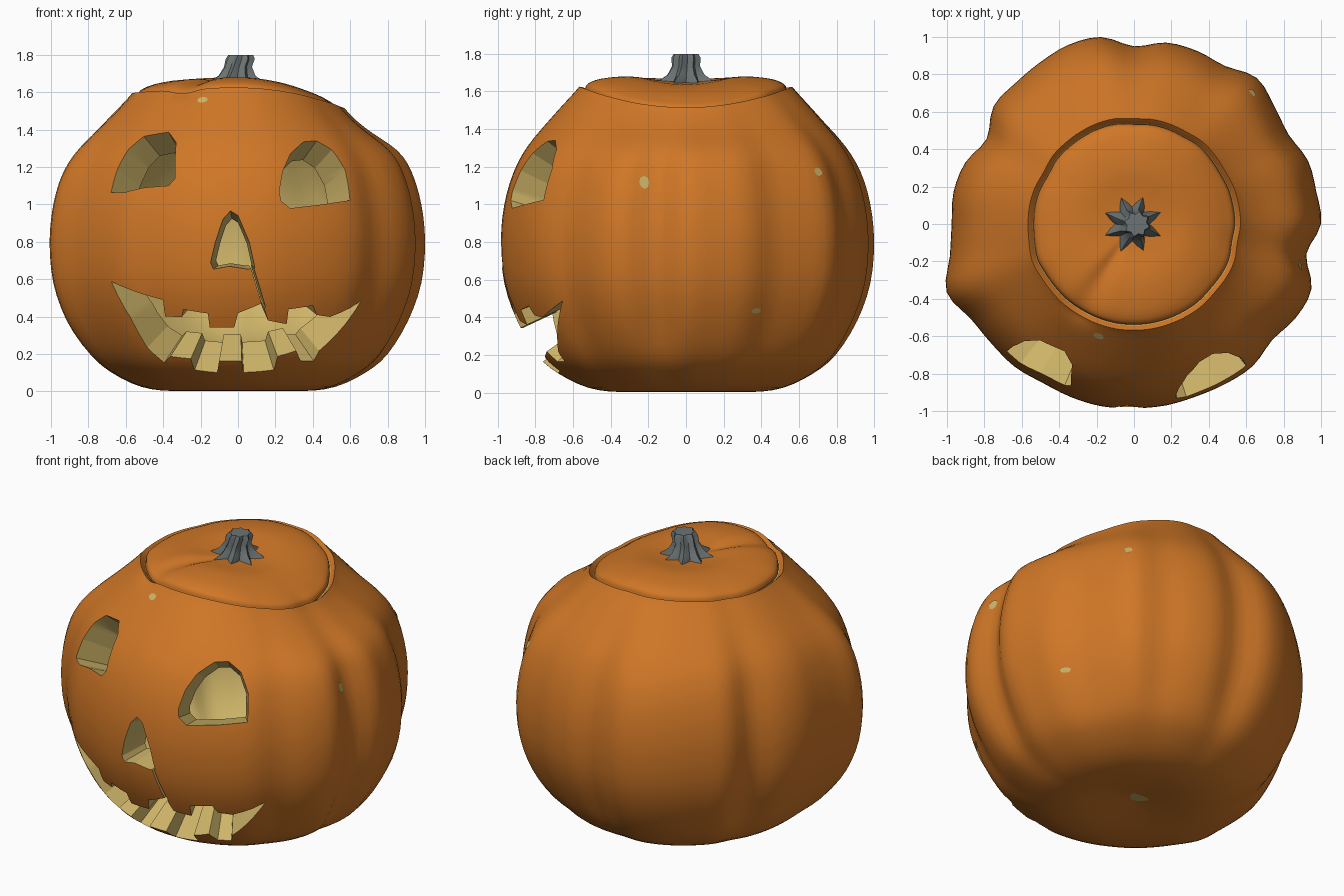
import bpy, bmesh, math
from mathutils import Vector

if "Cube" in bpy.data.objects:
    bpy.data.objects.remove(bpy.data.objects["Cube"])


def material(name, rgb):
    m = bpy.data.materials.new(name)
    m.diffuse_color = (*rgb, 1)
    m.use_nodes = True
    m.node_tree.nodes["Principled BSDF"].inputs["Base Color"].default_value = m.diffuse_color
    return m


ORANGE = material("pumpkin_orange", (0.63, 0.185, 0.02))
CREAM = material("flesh_cream", (0.62, 0.46, 0.14))
GREY = material("stem_grey", (0.15, 0.17, 0.17))

# Rib radius every 10 degrees, counter-clockwise from +x
RIBS = [1.0, .99, .99, .955, .98, 1.02, .975, .985, .985, .95, 1.015, 1.02,
        1.0, .985, .98, .91, .96, .98, .975, 1.0, 1.066, 1.01, .995, .995,
        .98, .985, .99, .985, .985, .98, .985, .99, .965, 1.0, 1.01, .935]
SEGS = 108


def ease(a, b, x):
    t = min(max((x - a) / (b - a), 0), 1)
    return t * t * (3 - 2 * t)


def catmull(p0, p1, p2, p3, t):
    return 0.5 * (2 * p1 + (p2 - p0) * t + (2 * p0 - 5 * p1 + 4 * p2 - p3) * t * t
                  + (3 * p1 - p0 - 3 * p2 + p3) * t ** 3)


def smooth(pts, n=3):
    """Round a profile with extra points."""
    p = [Vector(q) for q in pts]
    p = [2 * p[0] - p[1]] + p + [2 * p[-1] - p[-2]]
    out = [catmull(*p[i:i + 4], k / n) for i in range(len(p) - 3) for k in range(n)]
    return out + [p[-2]]


def warp(r, z, a):
    """Place a profile point at angle a, with ribs and a sagging right shoulder."""
    k = (a / math.tau * 36) % 36
    i = int(k)
    rib = catmull(*[RIBS[(i + d) % 36] for d in (-1, 0, 1, 2)], k - i)
    fade = 0.25 + 0.75 * ease(0.0, 0.4, z) * (1 - ease(1.1, 1.6, z))
    r *= 1 + (rib - 1) * fade
    c = math.cos(a)
    drop = 0.11 * max(c, 0) ** 2 + 0.03 * max(-c, 0) ** 2
    z -= drop * ease(1.2, 1.6, z) * min(1, r / 0.5) ** 1.5
    # fold running from the stem to the front of the lid
    z -= 0.025 * math.exp(-((math.degrees(a) - 239) / 9) ** 2) * ease(1.55, 1.62, z) * ease(0.05, 0.3, r)
    return r * c, r * math.sin(a), z


def add_object(name, bm, mats, angle=40):
    bmesh.ops.recalc_face_normals(bm, faces=bm.faces)
    me = bpy.data.meshes.new(name)
    bm.to_mesh(me)
    bm.free()
    for m in mats:
        me.materials.append(m)
    ob = bpy.data.objects.new(name, me)
    bpy.context.collection.objects.link(ob)
    if angle:
        shade(ob, angle)
    return ob


def shade(ob, angle):
    bpy.ops.object.select_all(action='DESELECT')
    ob.select_set(True)
    bpy.context.view_layer.objects.active = ob
    bpy.ops.object.shade_smooth_by_angle(angle=math.radians(angle))


def revolve(name, outer, inner):
    """Closed solid: outer profile in orange, inner profile in cream."""
    bm = bmesh.new()
    rings = []
    for r, z in outer + inner:
        n = 1 if r < 1e-4 else SEGS
        rings.append([bm.verts.new(warp(r, z, math.tau * i / SEGS)) for i in range(n)])
    for k, (a, b) in enumerate(zip(rings, rings[1:])):
        for i in range(SEGS):
            j = (i + 1) % SEGS
            quad = [a[i % len(a)], a[j % len(a)], b[j % len(b)], b[i % len(b)]]
            f = bm.faces.new(list(dict.fromkeys(quad)))
            f.material_index = int(k >= len(outer) - 1)
    return add_object(name, bm, [ORANGE, CREAM])


# Hollow body, open at the top
SIDE = [(0, .04), (.15, .02), (.35, .003), (.52, .025), (.68, .1), (.8, .2), (.91, .38),
        (.98, .58), (1, .8), (.98, 1.0), (.93, 1.17), (.85, 1.31), (.72, 1.46), (.6, 1.59), (.57, 1.625)]
CAVITY = [(.475, 1.48), (.59, 1.38), (.7, 1.2), (.78, 1.0), (.8, .8), (.78, .6),
          (.7, .42), (.55, .28), (.3, .2), (0, .2)]
body = revolve("pumpkin_body", smooth(SIDE) + [Vector((.545, 1.6))], smooth(CAVITY, 2))

# Lid resting in the opening
LID = [(0, 1.65), (.15, 1.66), (.3, 1.68), (.45, 1.668), (.525, 1.64), (.54, 1.605)]
revolve("lid", smooth(LID), [Vector(p) for p in [(.465, 1.48), (.2, 1.5), (0, 1.5)]])


# Small pale blemishes on the skin
def blemish(name, guess, w, h):
    _, loc, nor, _ = body.closest_point_on_mesh(Vector(guess))
    rot = nor.to_track_quat('Z', 'Y')
    bm = bmesh.new()
    top = [bm.verts.new(loc + nor * 0.004 + rot @ Vector((w * math.cos(i * math.tau / 8),
           h * math.sin(i * math.tau / 8), 0))) for i in range(8)]
    bm.faces.new(top)
    bmesh.ops.solidify(bm, geom=bm.faces[:], thickness=0.006)
    add_object(name, bm, [CREAM], 0)


for n, (guess, w, h) in enumerate([((.93, -.21, 1.13), .028, .036), ((.63, .7, 1.17), .026, .026),
                                   ((.88, .41, .41), .034, .016), ((-.19, -.6, 1.56), .03, .022),
                                   ((0, .03, -.02), .07, .05)]):
    blemish(f"blemish_{n + 1}", guess, w, h)


# Carved face: each outline tapers toward a point inside the pumpkin
FOCUS = Vector((0, 0, .75))


def skin_radius(z):
    for (r0, z0), (r1, z1) in zip(SIDE[2:], SIDE[3:]):
        if z <= z1:
            return r0 + (r1 - r0) * (z - z0) / (z1 - z0)
    return .55


def carve(name, outline):
    bm = bmesh.new()
    caps = []
    for plane in (-1.3, -.3):
        ring = []
        for x, z in outline:
            y = -math.sqrt(max((.985 * skin_radius(z)) ** 2 - x * x, .01))
            d = Vector((x, y, z)) - FOCUS
            ring.append(bm.verts.new(FOCUS + d * (plane / d.y)))
        caps.append(ring)
        bm.faces.new(ring)
    n = len(outline)
    for i in range(n):
        j = (i + 1) % n
        bm.faces.new([caps[0][i], caps[0][j], caps[1][j], caps[1][i]])
    for f in bm.faces:
        f.material_index = 1
    bmesh.ops.triangulate(bm, faces=bm.faces[:])
    cutter = add_object(name, bm, [ORANGE, CREAM], 0)
    cutter.hide_render = True
    mod = body.modifiers.new(name, 'BOOLEAN')
    mod.operation, mod.solver, mod.object = 'DIFFERENCE', 'EXACT', cutter
    bpy.context.view_layer.objects.active = body
    bpy.ops.object.modifier_apply(modifier=mod.name)
    bpy.data.objects.remove(cutter)


carve("left_eye", [(-.67, 1.06), (-.64, 1.18), (-.58, 1.29), (-.5, 1.36), (-.37, 1.385), (-.33, 1.33),
                   (-.335, 1.14), (-.37, 1.1), (-.5, 1.09), (-.6, 1.06)])
carve("right_eye", [(.22, 1.07), (.24, 1.18), (.28, 1.27), (.35, 1.335), (.42, 1.34), (.5, 1.29),
                    (.57, 1.18), (.595, 1.02), (.45, 1.0), (.28, .98), (.23, 1.02)])
carve("nose", [(-.04, .965), (0, .94), (.06, .8), (.09, .66), (.05, .655), (-.05, .67),
               (-.13, .655), (-.145, .69), (-.12, .8), (-.08, .92)])
carve("mouth", [(-.67, .59), (-.52, .525), (-.4, .49), (-.39, .4), (-.3, .4), (-.29, .44), (-.16, .42),
                (-.15, .345), (-.02, .345), (0, .42), (.13, .475), (.16, .38), (.26, .36), (.27, .44),
                (.4, .46), (.42, .41), (.49, .4), (.66, .485), (.53, .32), (.43, .22), (.4, .17),
                (.33, .17), (.31, .22), (.21, .19), (.19, .12), (.03, .105), (.02, .17), (-.1, .17),
                (-.11, .105), (-.23, .12), (-.25, .18), (-.36, .19), (-.39, .16), (-.48, .24), (-.57, .4)])
carve("crack", [(.06, .69), (.078, .68), (.147, .45), (.132, .45)])
shade(body, 40)

# Ribbed stem with a flared star-shaped foot: height, tip radius, valley radius, lean
bm = bmesh.new()
rings = []
for z, tip, valley, lean in [(1.62, .19, .1, -.01), (1.66, .155, .09, -.01), (1.69, .105, .075, -.005),
                             (1.735, .078, .06, 0), (1.775, .08, .06, .012), (1.795, .068, .052, .015)]:
    ring = []
    for i in range(32):
        a = math.tau * i / 32 + .35 + (z - 1.62) * 1.2
        k = (.5 + .5 * math.cos(8 * a - 8 * .35 - 8 * (z - 1.62) * 1.2)) ** 1.3
        r = valley + (tip - valley) * k
        ring.append(bm.verts.new((r * math.cos(a) + lean, r * math.sin(a), z + lean * .3)))
    rings.append(ring)
for a, b in zip(rings, rings[1:]):
    for i in range(32):
        bm.faces.new([a[i], a[(i + 1) % 32], b[(i + 1) % 32], b[i]])
bm.faces.new(rings[0])
bm.faces.new(rings[-1])
add_object("stem", bm, [GREY], 50)
